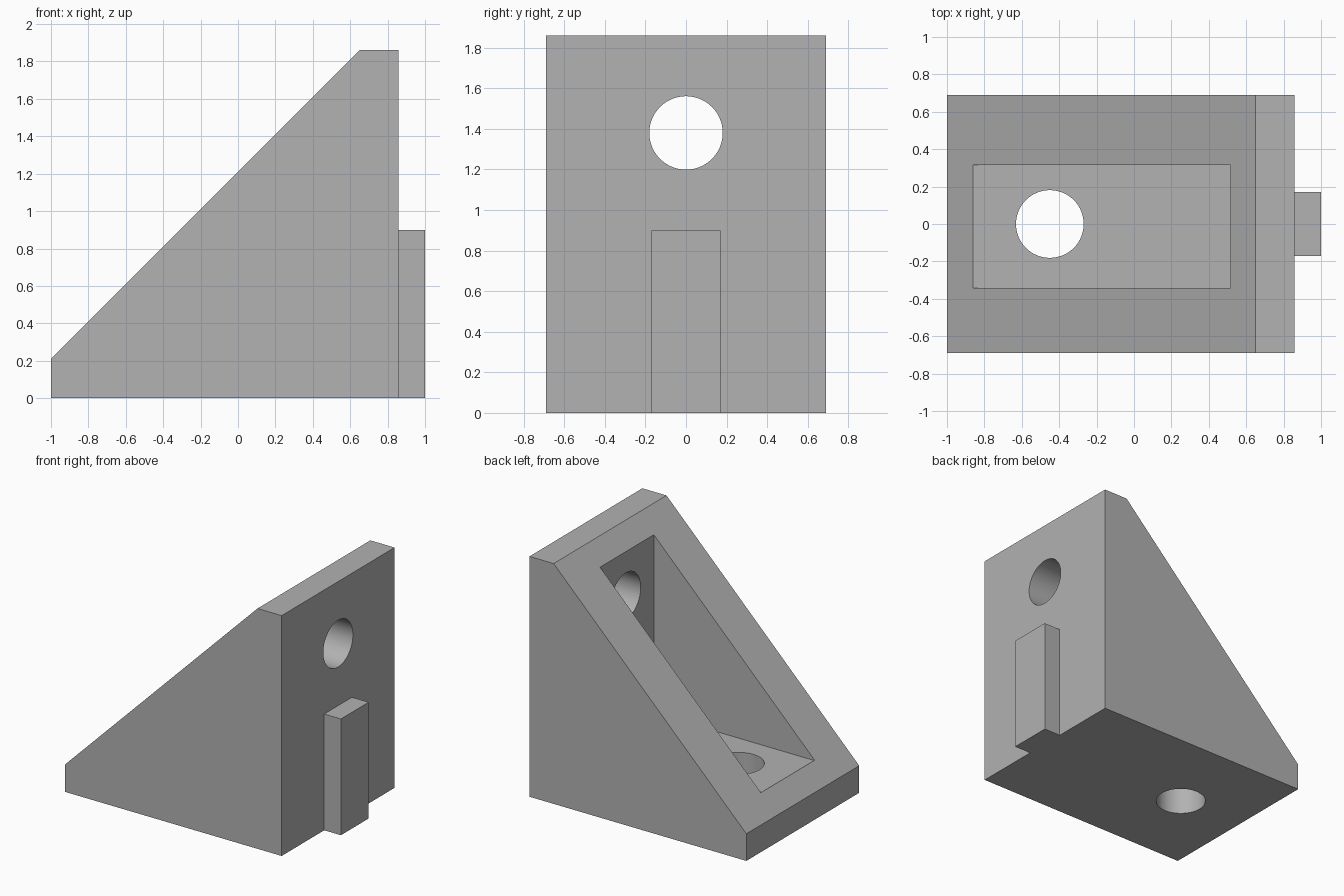
import bpy, bmesh, math
from mathutils import Matrix

cube = bpy.data.objects.get("Cube")
if cube:
    bpy.data.objects.remove(cube, do_unlink=True)

grey = bpy.data.materials.new("plain grey")
grey.use_nodes = True
colour = (0.445, 0.445, 0.445, 1)
grey.diffuse_color = colour
grey.node_tree.nodes["Principled BSDF"].inputs["Base Color"].default_value = colour


def make_object(name, bm):
    bmesh.ops.recalc_face_normals(bm, faces=bm.faces)
    mesh = bpy.data.meshes.new(name)
    bm.to_mesh(mesh)
    bm.free()
    mesh.materials.append(grey)
    obj = bpy.data.objects.new(name, mesh)
    bpy.context.collection.objects.link(obj)
    return obj


def extrude_profile(name, profile, y0, y1):
    """Extrude an x-z outline along y."""
    bm = bmesh.new()
    face = bm.faces.new([bm.verts.new((x, y0, z)) for x, z in profile])
    moved = bmesh.ops.extrude_face_region(bm, geom=[face])["geom"]
    verts = [v for v in moved if isinstance(v, bmesh.types.BMVert)]
    bmesh.ops.translate(bm, verts=verts, vec=(0, y1 - y0, 0))
    return make_object(name, bm)


def box(name, x0, x1, y0, y1, z0, z1):
    return extrude_profile(name, [(x0, z0), (x1, z0), (x1, z1), (x0, z1)], y0, y1)


def drill(name, centre, radius, depth, turn=0):
    """Cylinder along z, turned about y."""
    bm = bmesh.new()
    bmesh.ops.create_cone(bm, cap_ends=True, segments=64, radius1=radius,
                          radius2=radius, depth=depth,
                          matrix=Matrix.Translation(centre) @ Matrix.Rotation(turn, 4, "Y"))
    return make_object(name, bm)


# Sloped bracket body
body = extrude_profile("bracket_body", [
    (-1, 0), (0.857, 0), (0.857, 1.86), (0.65, 1.86), (-1, 0.21)], -0.69, 0.69)

# Open pocket and the two bolt holes
cutters = [
    box("pocket_cutter", -0.862, 0.515, -0.342, 0.315, 0.345, 2.2),
    drill("floor_hole_cutter", (-0.45, 0, 0.15), 0.181, 0.6),
    drill("wall_hole_cutter", (0.7, 0, 1.38), 0.181, 0.6, math.pi / 2),
]
bpy.context.view_layer.objects.active = body
for cutter in cutters:
    cutter.hide_render = True
    cut = body.modifiers.new(cutter.name, "BOOLEAN")
    cut.operation = "DIFFERENCE"
    cut.solver = "EXACT"
    cut.object = cutter
    bpy.ops.object.modifier_apply(modifier=cut.name)
    bpy.data.objects.remove(cutter, do_unlink=True)

# Locating tab on the upright face
box("locating_tab", 0.857, 1, -0.17, 0.17, 0, 0.9)

# Smooth hole walls, sharp edges elsewhere
bpy.ops.object.select_all(action="DESELECT")
body.select_set(True)
bpy.ops.object.shade_smooth_by_angle(angle=math.radians(30))
